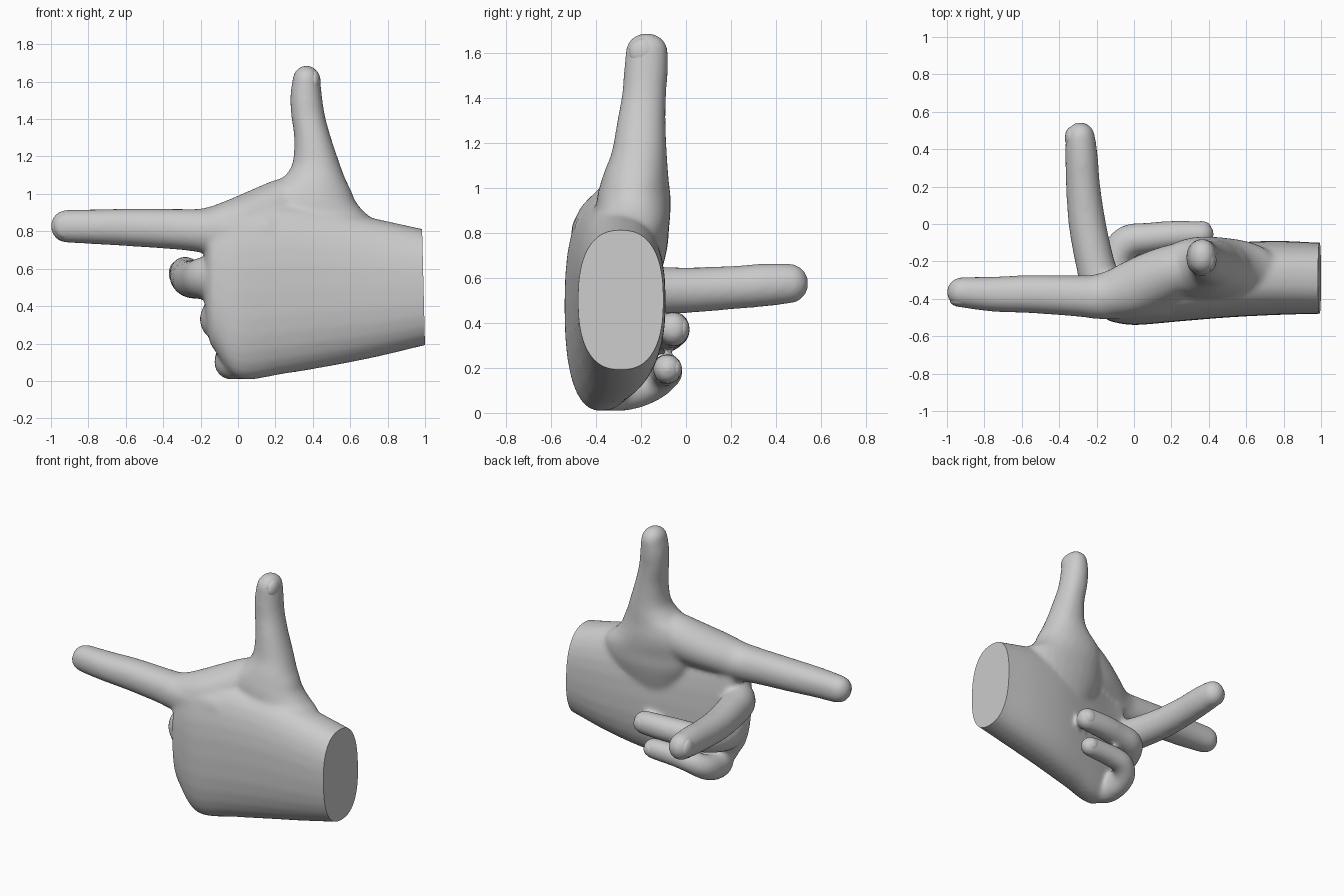
import bpy, bmesh, math
from mathutils import Vector

if "Cube" in bpy.data.objects:
    bpy.data.objects.remove(bpy.data.objects["Cube"])

N = 28
Z, X = Vector((0, 0, 1)), Vector((1, 0, 0))
body = bmesh.new()


def spline(a, b, c, d, t):
    return [0.5 * (2 * q + (r - p) * t + (2 * p - 5 * q + 4 * r - s) * t * t
                   + (3 * q - p - 3 * r + s) * t ** 3) for p, q, r, s in zip(a, b, c, d)]


def sweep(keys, ref, axis=None, power=2.0, cap=1.0, steps=6):
    """Closed tube through keys (x, y, z, half size along ref, half size across)."""
    pts = []
    for i in range(len(keys) - 1):
        k = [keys[max(i - 1, 0)], keys[i], keys[i + 1], keys[min(i + 2, len(keys) - 1)]]
        pts += [spline(*k, j / steps) for j in range(steps)]
    pts.append(keys[-1])
    pos = [Vector(p[:3]) for p in pts]
    rings = []
    last = len(pts) - 1
    for i, p in enumerate(pts):
        t = axis or (pos[min(i + 1, last)] - pos[max(i - 1, 0)]).normalized()
        rows = [(0, 1)]
        if i in (0, last):
            sgn = 1 if i else -1
            rows = [(sgn * math.sin(a) * cap * min(p[3:]), math.cos(a))
                    for a in [math.radians(d) for d in (0, 20, 40, 58, 74, 85)]]
            if i == 0:
                rows.reverse()
        v = t.cross(ref).normalized()
        u = v.cross(t)
        for off, s in rows:
            ring = []
            for j in range(N):
                a = 2 * math.pi * j / N
                c, d = math.cos(a), math.sin(a)
                c = math.copysign(abs(c) ** (2 / power), c)
                d = math.copysign(abs(d) ** (2 / power), d)
                ring.append(body.verts.new(pos[i] + t * off + u * (p[3] * s * c) + v * (p[4] * s * d)))
            rings.append(ring)
    for a, b in zip(rings, rings[1:]):
        for j in range(N):
            body.faces.new((a[j], a[(j + 1) % N], b[(j + 1) % N], b[j]))
    body.faces.new(rings[0][::-1])
    body.faces.new(rings[-1])


# palm and wrist: x, y range, z range
palm = [(1.10, -.48, -.10, .21, .79), (1.0, -.48, -.10, .19, .81), (.75, -.487, -.09, .13, .865),
        (.5, -.50, -.105, .08, .92), (.25, -.52, -.155, .038, .945), (0, -.54, -.225, .012, .935),
        (-.13, -.52, -.26, .17, .92)]
sweep([(x, (a + b) / 2, (c + d) / 2, (d - c) / 2, (b - a) / 2) for x, a, b, c, d in palm],
      Z, axis=-X, power=2.45, cap=.4)

# thumb with its fleshy base: z, x range, y range
thumb = [(.55, .22, .68, -.36, -.13), (.72, .14, .76, -.40, -.085), (.82, .12, .77, -.41, -.075),
         (.9, .12, .68, -.40, -.068), (.96, .13, .63, -.395, -.068), (1.02, .16, .605, -.38, -.075),
         (1.08, .235, .575, -.36, -.08),
         (1.16, .29, .545, -.33, -.085), (1.3, .30, .498, -.305, -.09), (1.42, .284, .465, -.284, -.087),
         (1.52, .279, .45, -.276, -.08), (1.61, .291, .44, -.268, -.08)]
sweep([((a + b) / 2, (c + d) / 2, z, (b - a) / 2, (d - c) / 2) for z, a, b, c, d in thumb],
      X, axis=Z, cap=1.05, power=2.15)
# web from index knuckle to thumb
sweep([(-.25, -.387, .808, .105, .108), (-.12, -.375, .815, .122, .128), (0, -.34, .85, .13, .148),
       (.13, -.285, .895, .14, .15), (.25, -.24, .945, .14, .14), (.38, -.22, 1.0, .12, .12)], Z)

# index finger
sweep([(.15, -.37, .78, .14, .13), (-.15, -.39, .80, .12, .12), (-.3, -.385, .81, .11, .11),
       (-.55, -.375, .82, .102, .102), (-.75, -.375, .824, .094, .094), (-.92, -.365, .827, .088, .082)],
      Z, power=2.15)
# middle finger
sweep([(0, -.41, .55, .12, .10), (-.10, -.40, .55, .12, .105), (-.17, -.33, .55, .115, .11),
       (-.21, -.2, .545, .108, .104), (-.25, 0, .545, .102, .10), (-.272, .2, .556, .097, .092),
       (-.28, .35, .568, .096, .088), (-.287, .465, .575, .089, .08)], Z)
# ring finger
sweep([(.06, -.42, .34, .12, .10), (-.06, -.40, .335, .125, .105), (-.11, -.29, .33, .11, .095),
       (-.09, -.165, .34, .094, .088), (-.03, -.092, .355, .088, .088), (.08, -.075, .365, .084, .083),
       (.22, -.06, .37, .082, .078), (.36, -.055, .372, .077, .07)], Z)
# little finger
sweep([(.1, -.36, .13, .10, .10), (-.02, -.34, .105, .098, .09), (-.045, -.24, .105, .09, .082),
       (-.035, -.145, .135, .08, .076), (.03, -.093, .175, .074, .074), (.13, -.085, .19, .072, .07),
       (.31, -.082, .195, .067, .064)], Z)

bmesh.ops.recalc_face_normals(body, faces=body.faces)
mesh = bpy.data.meshes.new("hand")
body.to_mesh(mesh)
body.free()
hand = bpy.data.objects.new("hand", mesh)
bpy.context.collection.objects.link(hand)

# fuse the parts into one skin
rm = hand.modifiers.new("fuse", 'REMESH')
rm.mode = 'VOXEL'
rm.voxel_size = .012
sm = hand.modifiers.new("soften", 'SMOOTH')
sm.factor = .5
sm.iterations = 22
dg = bpy.context.evaluated_depsgraph_get()
skin = bpy.data.meshes.new_from_object(hand.evaluated_get(dg))
hand.modifiers.clear()
hand.data = skin

# flat, slightly slanted cut at the wrist
bm = bmesh.new()
bm.from_mesh(skin)
cut = bmesh.ops.bisect_plane(bm, geom=bm.verts[:] + bm.edges[:] + bm.faces[:], dist=1e-5,
                             plane_co=(.992, 0, .5), plane_no=Vector((1, 0, .025)).normalized(),
                             clear_outer=True)
edges = [e for e in cut['geom_cut'] if isinstance(e, bmesh.types.BMEdge)]
bmesh.ops.contextual_create(bm, geom=edges)
bmesh.ops.recalc_face_normals(bm, faces=bm.faces)
bm.to_mesh(skin)
bm.free()


def smooth(ob):
    bpy.ops.object.select_all(action='DESELECT')
    ob.select_set(True)
    bpy.context.view_layer.objects.active = ob
    bpy.ops.object.shade_smooth_by_angle(angle=math.radians(50))


smooth(hand)

# fingernails: centre and half sizes
nails = {"index_nail": ((-.92, -.41, .827), (.064, .034, .066)),
         "thumb_nail": ((.405, -.19, 1.6), (.036, .064, .064)),
         "middle_nail": ((-.335, .46, .575), (.034, .06, .062)),
         "ring_nail": ((.36, -.02, .372), (.052, .035, .052)),
         "little_nail": ((.31, -.05, .195), (.046, .032, .044))}
for name, (co, size) in nails.items():
    bpy.ops.mesh.primitive_uv_sphere_add(segments=24, ring_count=12, radius=1, location=co)
    nail = bpy.context.object
    nail.name = name
    nail.scale = size
    smooth(nail)
